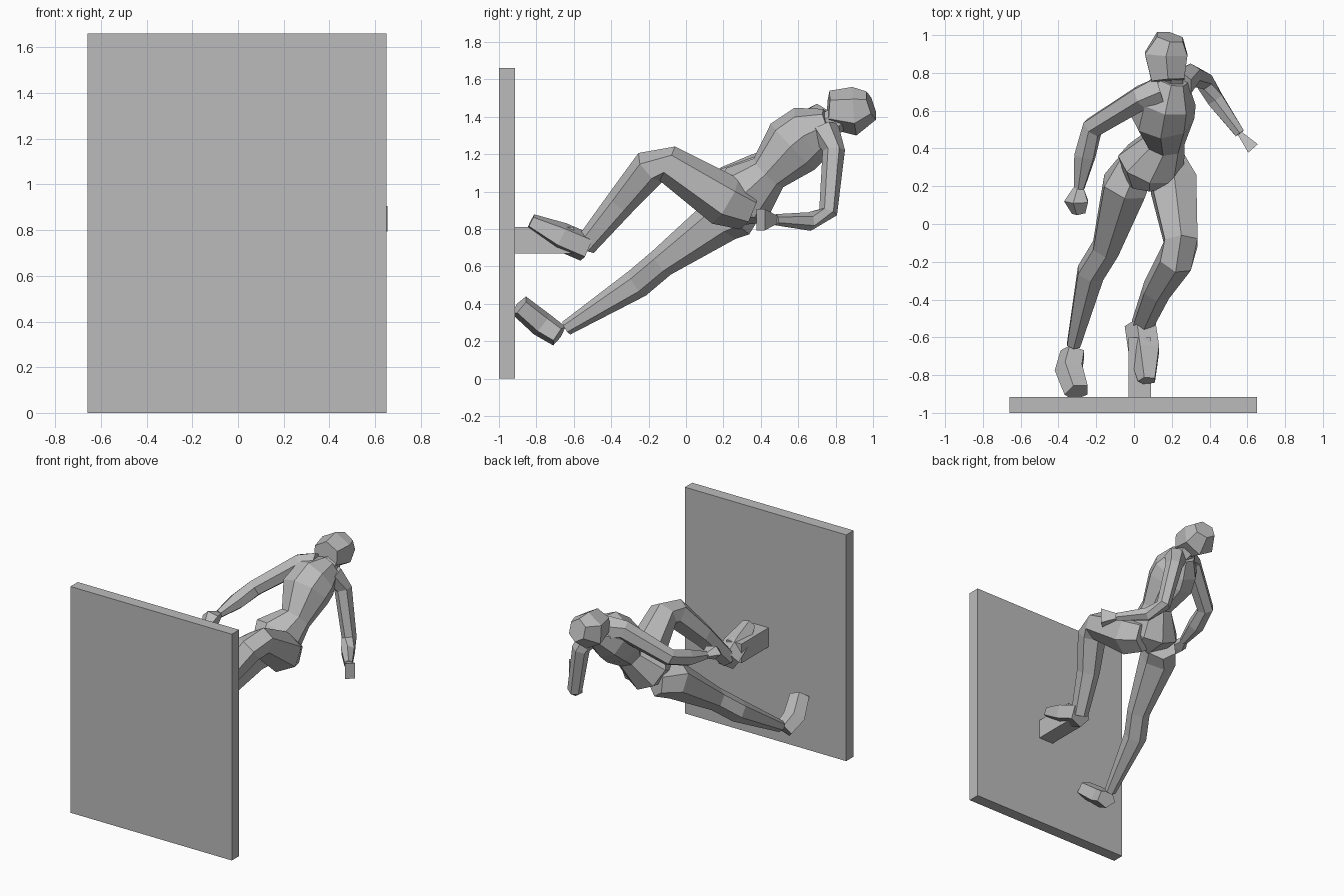
import bpy, bmesh
from math import cos, sin, tau
from mathutils import Vector

cube = bpy.data.objects.get("Cube")
if cube:
    bpy.data.objects.remove(cube)

grey = bpy.data.materials.new("plain grey")
grey.use_nodes = True
grey.diffuse_color = (.5, .5, .5, 1)
grey.node_tree.nodes["Principled BSDF"].inputs["Base Color"].default_value = grey.diffuse_color


def finish(name, bm):
    """Turn the mesh into a named, flat shaded grey object."""
    bmesh.ops.recalc_face_normals(bm, faces=bm.faces)
    mesh = bpy.data.meshes.new(name)
    bm.to_mesh(mesh)
    bm.free()
    mesh.materials.append(grey)
    part = bpy.data.objects.new(name, mesh)
    bpy.context.collection.objects.link(part)


def box(name, low, high):
    """Block between two opposite corners."""
    bm = bmesh.new()
    bmesh.ops.create_cube(bm, size=1)
    low, high = Vector(low), Vector(high)
    for vert in bm.verts:
        vert.co = (low + high) / 2 + vert.co * (high - low)
    finish(name, bm)


def limb(name, *joints, sides=6, depth=1, across=(1, 0, 0)):
    """Faceted tube through joints, each given as a centre and a half width."""
    bm = bmesh.new()
    centres = [Vector(joint[:3]) for joint in joints]
    last = len(joints) - 1
    rings = []
    for i, centre in enumerate(centres):
        along = (centres[min(i + 1, last)] - centres[max(i - 1, 0)]).normalized()
        side = Vector(across)
        side = (side - along * side.dot(along)).normalized()
        up = along.cross(side) * depth
        radius = joints[i][-1]
        ring = []
        for k in range(sides):
            angle = tau * (k + .5) / sides
            ring.append(bm.verts.new(centre + radius * (side * cos(angle) + up * sin(angle))))
        rings.append(ring)
    for ring, following in zip(rings, rings[1:]):
        for k in range(sides):
            bm.faces.new((ring[k - 1], ring[k], following[k], following[k - 1]))
    bm.faces.new(rings[0])
    bm.faces.new(rings[-1])
    finish(name, bm)


# Upright wall and the small foothold on it
box("wall", (-.66, -1, 0), (.65, -.915, 1.66))
box("foothold", (-.03, -.92, .67), (.09, -.6, .81))

# Torso from pelvis to collar, twisted so the left shoulder hangs lower
pelvis = (.09, .22, .94, .13)
hips = (.09, .32, .98, .18)
waist = (.16, .44, 1.1, .11)
chest = (.15, .57, 1.24, .17)
ribs = (.17, .66, 1.31, .16)
collar = (.2, .77, 1.36, .09)
limb("torso", pelvis, hips, waist, chest, ribs, collar, sides=8, across=(1, .2, -.3))

# Neck and head, tipped back with the face upward
nape = (.18, .84, 1.41, .07)
limb("neck", ribs[:3] + (.07,), collar[:3] + (.07,), nape)
jaw = (.18, .76, 1.44, .1)
temple = (.17, .9, 1.43, .13)
crown = (.19, .99, 1.46, .08)
limb("head", jaw, temple, crown)

# Left arm, hanging down and bent forward at the elbow
shoulder = (.24, .74, 1.33, .08)
armpit = (.3, .79, 1.22, .06)
elbow = (.37, .76, .89, .05)
forearm = (.43, .66, .84, .05)
wrist = (.56, .48, .85, .03)
limb("left_arm", shoulder, armpit, elbow, forearm, wrist)
fingers = (.63, .4, .85, .08)
limb("left_hand", wrist, fingers, sides=4, depth=.6, across=(0, 0, 1))

# Right arm, reaching out to the side and forward
shoulder = (.14, .7, 1.38, .09)
upper_arm = (.04, .67, 1.38, .07)
elbow = (-.22, .51, 1.19, .06)
forearm = (-.26, .36, 1.14, .06)
wrist = (-.29, .19, 1.1, .03)
limb("right_arm", shoulder, upper_arm, elbow, forearm, wrist, across=(1, -1, 0))
palm = (-.3, .12, 1.1, .07)
fingers = (-.29, .06, 1.07, .04)
limb("right_hand", wrist, palm, fingers, sides=5, depth=.7)

# Left leg, bent with a raised knee
seat = (.17, .33, .9, .11)
thigh = (.21, .21, .95, .14)
above_knee = (.25, -.1, 1.15, .1)
below_knee = (.22, -.19, 1.13, .1)
calf = (.12, -.35, .94, .08)
ankle = (.04, -.54, .71, .06)
limb("left_leg", seat, thigh, above_knee, below_knee, calf, ankle)
heel = (.04, -.53, .7, .09)
instep = (.06, -.67, .76, .09)
toes = (.07, -.83, .84, .05)
limb("left_foot", heel, instep, toes, sides=5, depth=.9)

# Right leg, stretched down to the wall
seat = (.02, .32, .88, .11)
thigh = (-.05, .2, .86, .13)
knee = (-.15, -.13, .62, .08)
calf = (-.23, -.26, .51, .08)
ankle = (-.32, -.64, .27, .04)
limb("right_leg", seat, thigh, knee, calf, ankle)
heel = (-.32, -.68, .23, .07)
instep = (-.34, -.77, .29, .08)
toes = (-.3, -.89, .39, .07)
limb("right_foot", heel, instep, toes, sides=5, depth=.9)
